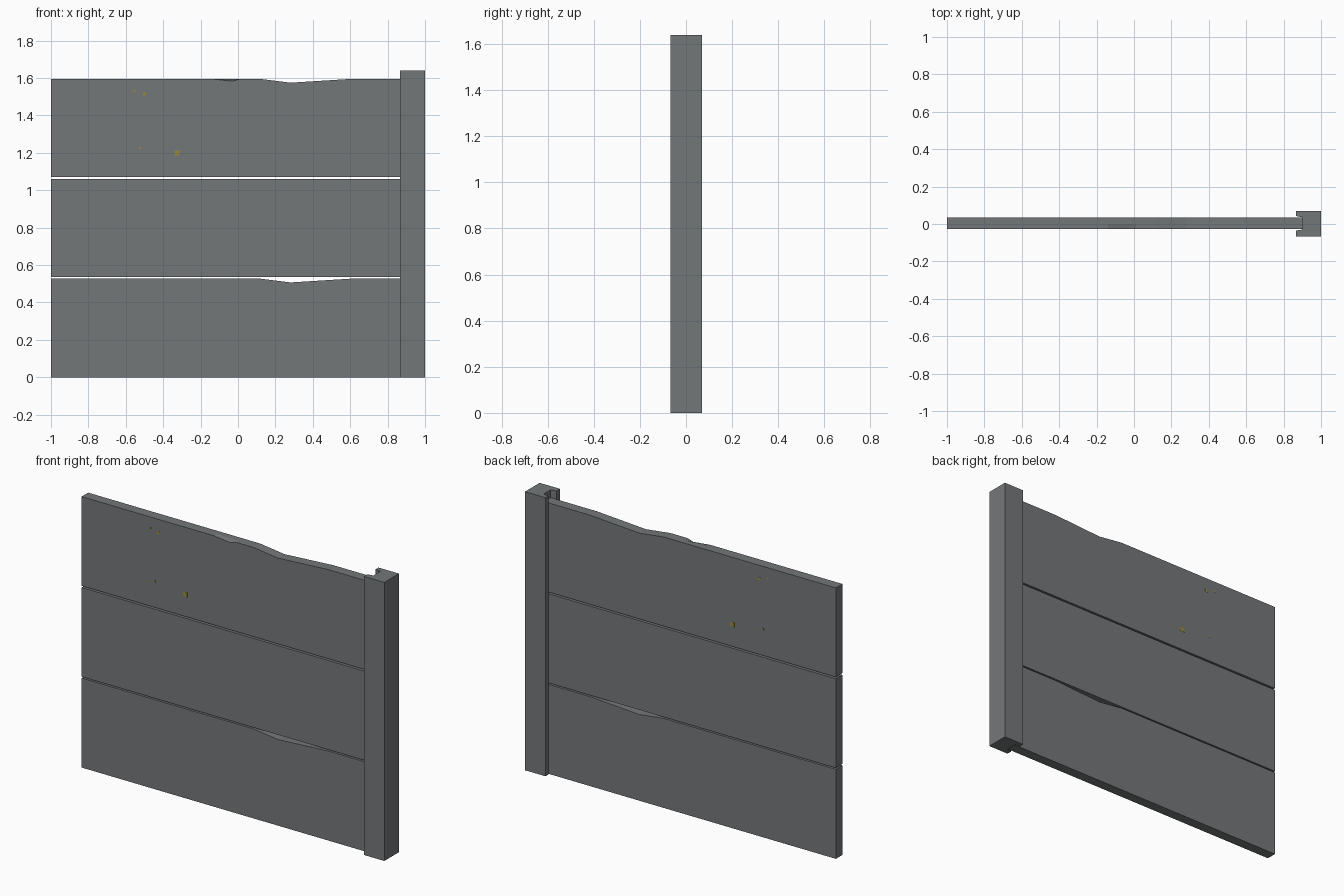
import bpy, bmesh

if "Cube" in bpy.data.objects:
    bpy.data.objects.remove(bpy.data.objects["Cube"])

def material(name, rgb):
    m = bpy.data.materials.new(name)
    m.diffuse_color = (*rgb, 1)
    m.use_nodes = True
    m.node_tree.nodes["Principled BSDF"].inputs["Base Color"].default_value = m.diffuse_color
    return m

concrete = material("grey concrete", (0.175, 0.185, 0.19))
lichen = material("yellow lichen", (0.30, 0.26, 0.04))

def finish(name, bm, mat):
    bmesh.ops.recalc_face_normals(bm, faces=bm.faces)
    me = bpy.data.meshes.new(name)
    bm.to_mesh(me)
    bm.free()
    me.materials.append(mat)
    ob = bpy.data.objects.new(name, me)
    bpy.context.collection.objects.link(ob)
    return ob

Y0, YM, Y1 = -0.027, 0.0, 0.034
X0, X1 = -1.0, 0.90

# Horizontal slab; wear = (x, front drop, middle drop, back drop) along the top
def panel(name, z0, z1, wear=()):
    bm = bmesh.new()
    stations = [(X0, 0, 0, 0), *wear, (X1, 0, 0, 0)]
    rows = [[bm.verts.new((s[0], y, z1 - s[i + 1])) for s in stations]
            for i, y in enumerate((Y0, YM, Y1))]
    base = [[bm.verts.new((x, y, z0)) for x in (X0, X1)] for y in (Y0, Y1)]
    for a, b in zip(rows, rows[1:]):
        for i in range(len(a) - 1):
            bm.faces.new((a[i], a[i + 1], b[i + 1], b[i]))
    for row, (left, right) in ((rows[0], base[0]), (rows[2], base[1])):
        bm.faces.new([left, right] + row[::-1])
    for e, k in ((0, 0), (-1, 1)):
        bm.faces.new((base[0][k], base[1][k], rows[2][e], rows[1][e], rows[0][e]))
    bm.faces.new((base[0][0], base[0][1], base[1][1], base[1][0]))
    return finish(name, bm, concrete)

dip = [(0.12, 0, 0, 0), (0.28, 0.02, 0.02, 0.02), (0.60, 0, 0, 0)]
chip = [(-0.14, 0, 0, 0), (-0.03, 0.012, 0, 0), (0.01, 0, 0, 0)]
panel("lower_panel", 0.0, 0.527, dip)
panel("middle_panel", 0.535, 1.06)
panel("upper_panel", 1.07, 1.595, chip + dip)

# Post with a slot on its left side
profile = [(0.867, -0.067), (1.0, -0.067), (1.0, 0.069), (0.867, 0.069),
           (0.867, 0.042), (0.902, 0.036), (0.902, -0.029), (0.867, -0.035)]
bm = bmesh.new()
face = bm.faces.new([bm.verts.new((x, y, 0)) for x, y in profile])
up = bmesh.ops.extrude_face_region(bm, geom=[face])
bmesh.ops.translate(bm, vec=(0, 0, 1.64),
                    verts=[v for v in up["geom"] if isinstance(v, bmesh.types.BMVert)])
if not any(f.normal.z < -0.9 or all(v.co.z == 0 for v in f.verts) for f in bm.faces):
    bm.faces.new([v for v in bm.verts if v.co.z == 0])
finish("post", bm, concrete)

# Tiny lichen spots on both faces of the upper panel
for x, z, size in ((-0.555, 1.53, 0.012), (-0.50, 1.515, 0.017),
                   (-0.525, 1.225, 0.011), (-0.325, 1.20, 0.027)):
    for side, y in (("front", Y0), ("back", Y1)):
        bm = bmesh.new()
        bmesh.ops.create_cube(bm, size=1)
        bmesh.ops.scale(bm, vec=(size, 0.002, size), verts=bm.verts)
        bmesh.ops.translate(bm, vec=(x, y, z), verts=bm.verts)
        finish("lichen_spot_" + side, bm, lichen)
